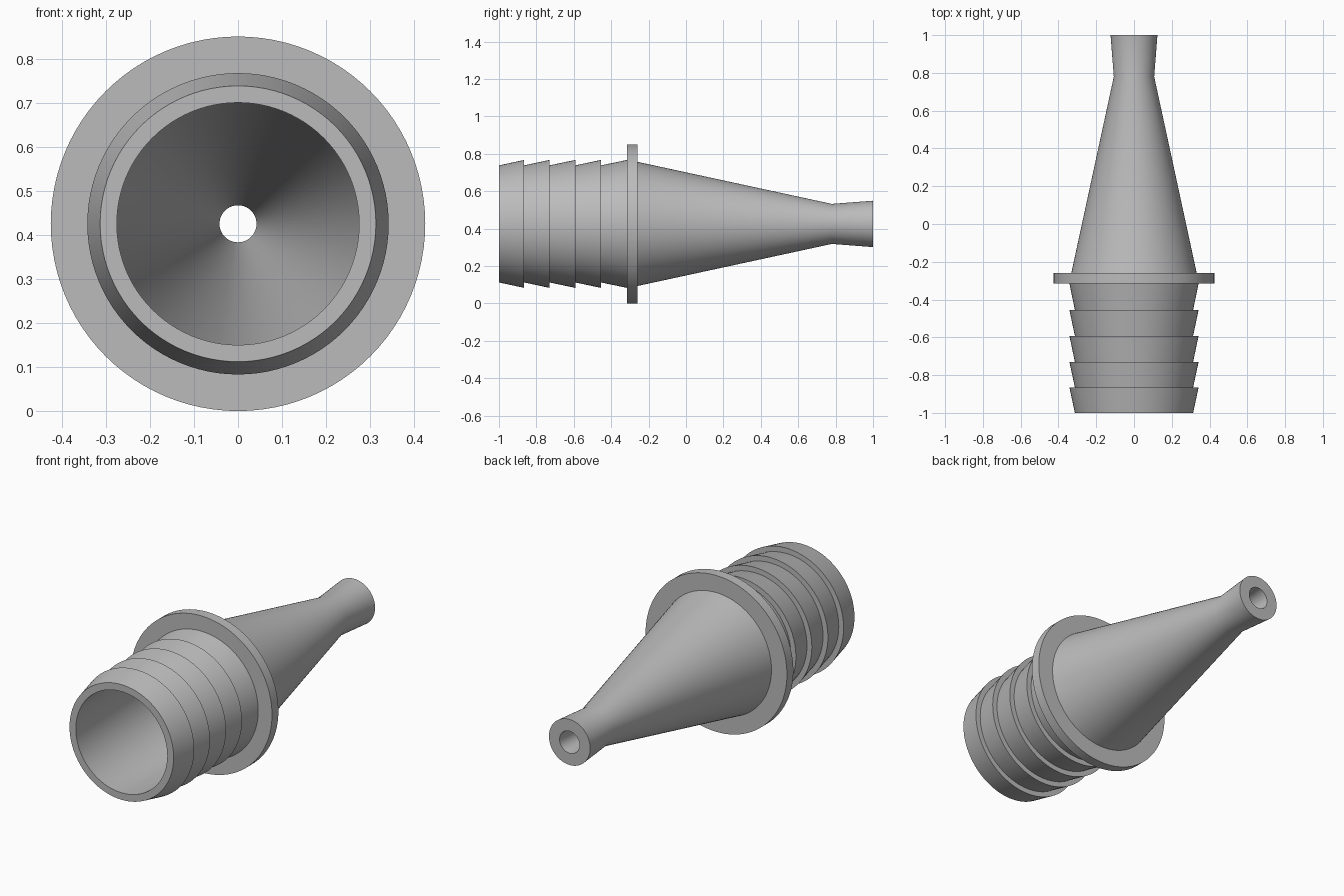
import bpy, bmesh, math

if "Cube" in bpy.data.objects:
    bpy.data.objects.remove(bpy.data.objects["Cube"], do_unlink=True)

SEGMENTS = 96
AXIS_Z = 0.425

grey = bpy.data.materials.new("plain grey")
grey.use_nodes = True
colour = (0.5, 0.5, 0.5, 1)
grey.diffuse_color = colour
grey.node_tree.nodes["Principled BSDF"].inputs["Base Color"].default_value = colour

# Closed wall profile as (y, radius): barbed hose end
ends = [-1, -0.865, -0.73, -0.592, -0.455, -0.315]
profile = []
for start, end in zip(ends, ends[1:]):
    profile += [(start, 0.313), (end, 0.342)]

# Flange, tapered nozzle and flared tip
profile += [(-0.315, 0.425), (-0.26, 0.425), (-0.26, 0.332),
            (0.78, 0.107), (1, 0.124)]

# Bore, from the tip back through the throat to the wide mouth
profile += [(1, 0.06), (0.78, 0.042), (-0.26, 0.275), (-1, 0.275)]

# Revolve the profile about the y axis
bm = bmesh.new()
rings = []
for y, r in profile:
    ring = []
    for i in range(SEGMENTS):
        a = math.tau * i / SEGMENTS
        ring.append(bm.verts.new((r * math.cos(a), y, AXIS_Z + r * math.sin(a))))
    rings.append(ring)
for a, b in zip(rings, rings[1:] + rings[:1]):
    for i in range(SEGMENTS):
        j = (i + 1) % SEGMENTS
        bm.faces.new((a[i], a[j], b[j], b[i]))
bmesh.ops.recalc_face_normals(bm, faces=bm.faces)

mesh = bpy.data.meshes.new("hose_nozzle")
bm.to_mesh(mesh)
bm.free()
mesh.materials.append(grey)
nozzle = bpy.data.objects.new("hose_nozzle", mesh)
bpy.context.collection.objects.link(nozzle)

# Smooth round walls, crisp steps
bpy.ops.object.select_all(action="DESELECT")
nozzle.select_set(True)
bpy.context.view_layer.objects.active = nozzle
bpy.ops.object.shade_smooth_by_angle(angle=math.radians(30))
